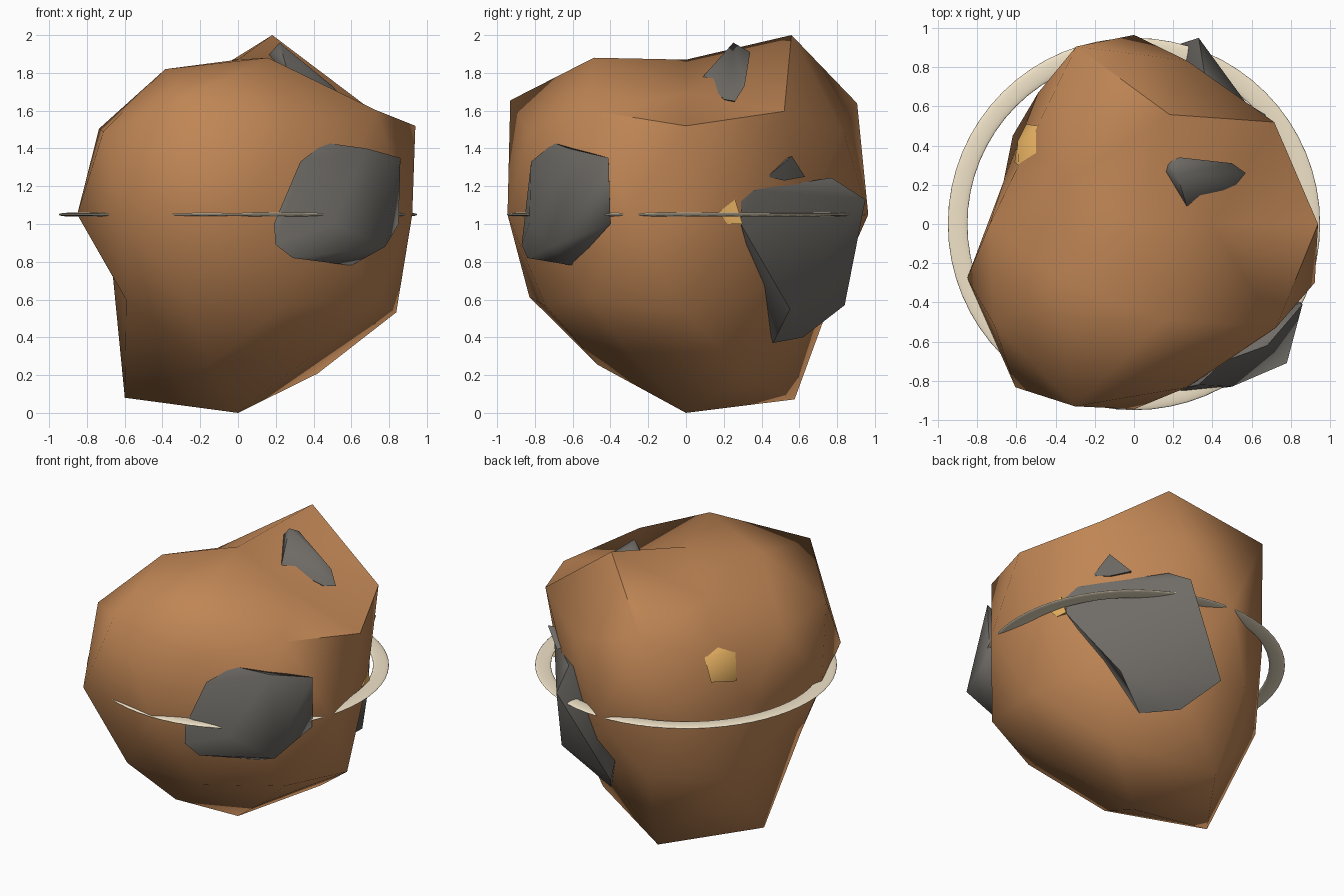
import bpy, bmesh, math
from mathutils import Vector

if "Cube" in bpy.data.objects:
    bpy.data.objects.remove(bpy.data.objects["Cube"])

CENTRE = Vector((0, 0, 1.05))


def material(name, rgb):
    m = bpy.data.materials.new(name)
    m.diffuse_color = (*rgb, 1)
    m.use_nodes = True
    m.node_tree.nodes["Principled BSDF"].inputs["Base Color"].default_value = m.diffuse_color
    return m


brown = material("brown_rock", (0.52, 0.235, 0.09))
grey = material("dark_grey", (0.16, 0.15, 0.135))
cream = material("cream", (0.88, 0.77, 0.58))
amber = material("amber", (0.85, 0.47, 0.13))


def finish(bm, name, mat):
    bmesh.ops.recalc_face_normals(bm, faces=bm.faces)
    me = bpy.data.meshes.new(name)
    bm.to_mesh(me)
    bm.free()
    me.materials.append(mat)
    ob = bpy.data.objects.new(name, me)
    bpy.context.collection.objects.link(ob)
    bpy.ops.object.select_all(action='DESELECT')
    bpy.context.view_layer.objects.active = ob
    ob.select_set(True)
    bpy.ops.object.shade_smooth_by_angle(angle=math.radians(60))


# Rock body: icosphere with one radius per vertex, listed bottom to top, anticlockwise
RADII = [1.05,
         0.99, 1.15, 1.14, 0.935, 0.89,
         0.985, 0.83, 0.90, 0.86, 0.92,
         0.81, 0.92, 0.74, 0.975, 1.0,
         0.85, 0.78, 0.965, 0.83, 0.70, 0.895, 1.03, 0.945, 0.85, 0.97,
         1.05, 0.98, 0.75, 0.985, 0.98,
         1.04, 1.12, 0.865, 1.15, 1.055,
         0.75, 1.117, 0.75, 0.905, 0.976,
         0.82]


def order(v):
    angle = round(math.degrees(math.atan2(v.co.y, v.co.x))) % 360
    return (round(v.co.z, 2) + 0.0, angle)


bm = bmesh.new()
bmesh.ops.create_icosphere(bm, subdivisions=2, radius=1)
for v, r in zip(sorted(bm.verts, key=order), RADII):
    v.co = CENTRE + v.co.normalized() * r
finish(bm, "rock_body", brown)


# Embedded stones and lights: convex lumps whose roots sink into the body
def lump(name, mat, points):
    bm = bmesh.new()
    for p in points:
        bm.verts.new(p)
    bmesh.ops.convex_hull(bm, input=bm.verts[:])
    loose = [v for v in bm.verts if not v.link_faces]
    bmesh.ops.delete(bm, geom=loose, context='VERTS')
    finish(bm, name, mat)


lump("front_stone", grey, [
    (.19, -.85, 1.0), (.20, -.87, .89), (.29, -.84, .82), (.60, -.60, .78),
    (.78, -.71, .88), (.85, -.40, 1.0), (.86, -.41, 1.35), (.68, -.62, 1.40),
    (.46, -.70, 1.43), (.33, -.82, 1.33), (.50, -.83, 1.0), (.35, -.40, 1.1)])
lump("back_stone", grey, [
    (.80, .29, 1.12), (.80, .29, 1.0), (.76, .36, 1.18), (.36, .77, 1.245),
    (.33, .95, 1.13), (-.01, .84, .57), (.14, .62, .40), (.34, .46, .37),
    (.57, .55, .55), (.64, .45, .72), (.20, .30, 1.0)])
lump("top_stone", grey, [
    (.15, .27, 1.88), (.17, .31, 1.90), (.23, .34, 1.91), (.22, .25, 1.96),
    (.27, .09, 1.78), (.50, .31, 1.73), (.57, .26, 1.65), (.52, .20, 1.66),
    (.30, .22, 1.60)])
lump("small_stone", grey, [
    (.70, .43, 1.25), (.67, .56, 1.36), (.55, .63, 1.25), (.64, .52, 1.23),
    (.40, .40, 1.30)])
lump("left_light", amber, [
    (-.49, .50, 1.43), (-.49, .35, 1.45), (-.59, .30, 1.41), (-.61, .315, 1.22),
    (-.55, .51, 1.27), (-.595, .42, 1.37), (-.40, .30, 1.33)])
lump("right_light", amber, [
    (.84, .17, 1.06), (.82, .26, 1.13), (.81, .30, 1.0), (.82, .22, 1.0),
    (.65, .20, 1.05)])

# Flat ring round the middle
bpy.ops.mesh.primitive_torus_add(location=CENTRE, major_radius=0.9, minor_radius=0.05,
                                 major_segments=64, minor_segments=12)
ring = bpy.context.object
ring.name = "flat_ring"
ring.scale.z = 0.2
ring.data.materials.append(cream)
bpy.ops.object.shade_smooth()
